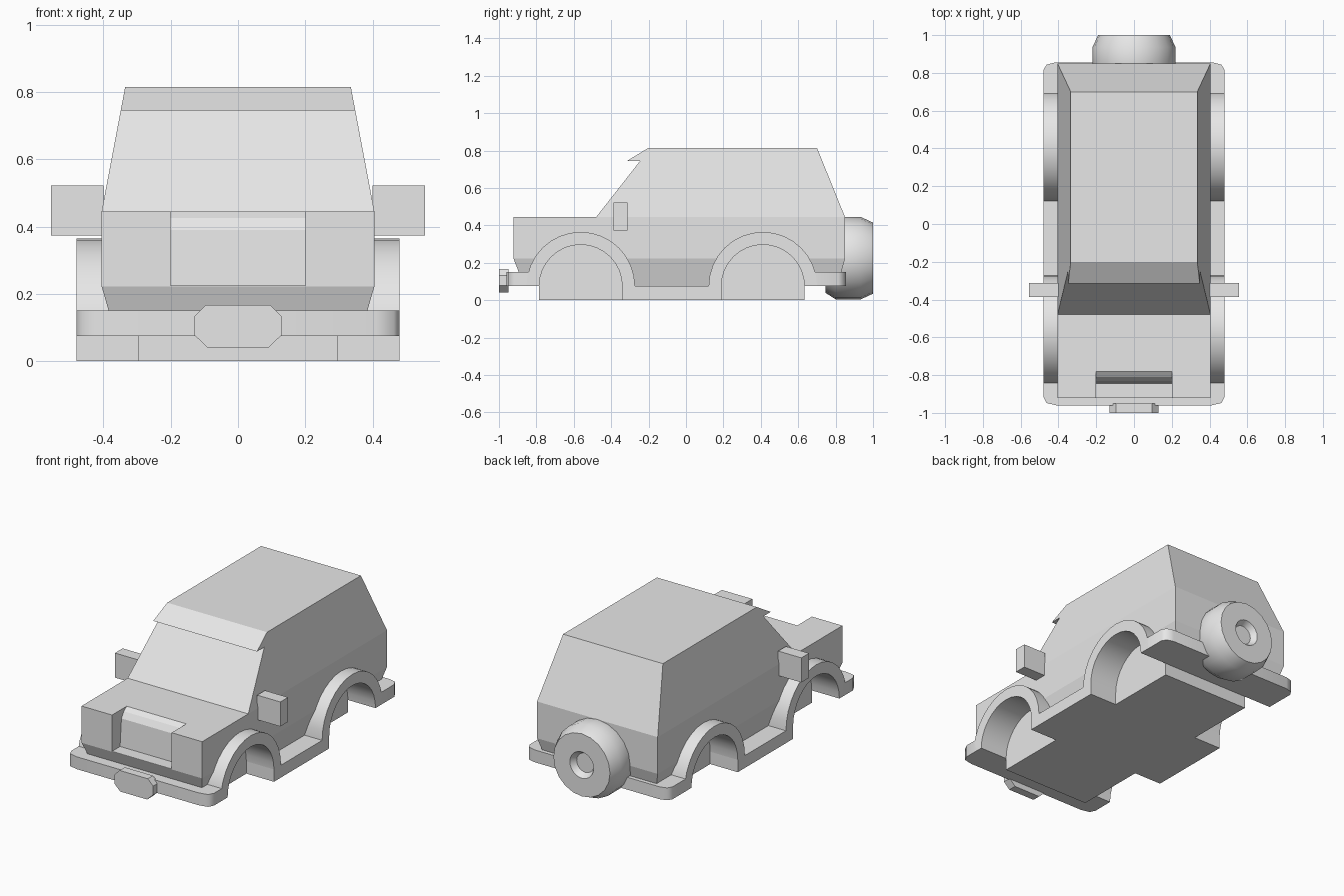
import bpy, bmesh, math
from mathutils import Vector

if "Cube" in bpy.data.objects:
    bpy.data.objects.remove(bpy.data.objects["Cube"])

grey = bpy.data.materials.new("light grey")
grey.diffuse_color = (0.8, 0.8, 0.8, 1)
grey.use_nodes = True
grey.node_tree.nodes["Principled BSDF"].inputs["Base Color"].default_value = grey.diffuse_color


def finish(name, bm, smooth=None):
    bmesh.ops.recalc_face_normals(bm, faces=bm.faces)
    me = bpy.data.meshes.new(name)
    bm.to_mesh(me)
    bm.free()
    me.materials.append(grey)
    ob = bpy.data.objects.new(name, me)
    bpy.context.collection.objects.link(ob)
    if smooth:
        bpy.ops.object.select_all(action='DESELECT')
        ob.select_set(True)
        bpy.context.view_layer.objects.active = ob
        bpy.ops.object.shade_smooth_by_angle(angle=math.radians(smooth))
    return ob


def prism_bm(pts, lo, hi, axis):
    """Closed outline pushed from lo to hi along axis 0, 1 or 2."""
    bm = bmesh.new()

    def ring(h):
        out = []
        for p in pts:
            c = list(p)
            c.insert(axis, h)
            out.append(bm.verts.new(c))
        return out
    a, b = ring(lo), ring(hi)
    bm.faces.new(a)
    bm.faces.new(b)
    n = len(pts)
    for i in range(n):
        bm.faces.new((a[i], a[(i + 1) % n], b[(i + 1) % n], b[i]))
    return bm


def prism(name, pts, lo, hi, axis, smooth=None):
    return finish(name, prism_bm(pts, lo, hi, axis), smooth)


def box(name, x0, x1, y0, y1, z0, z1):
    return prism(name, [(x0, y0), (x1, y0), (x1, y1), (x0, y1)], z0, z1, 2)


def arc(cy, r, n=16):
    return [(cy - r * math.cos(math.pi * i / n), 0.075 + r * math.sin(math.pi * i / n))
            for i in range(n + 1)]


def cut(target, cutter):
    cutter.hide_render = True
    cutter.hide_viewport = True
    m = target.modifiers.new("cut", 'BOOLEAN')
    m.operation = 'DIFFERENCE'
    m.solver = 'EXACT'
    m.object = cutter


# Body: side outline, then narrowed by height
def half_width(z):
    if z < 0.222:
        return 0.405 - (0.222 - z) * 0.29
    if z < 0.446:
        return 0.405
    return 0.405 - (z - 0.445) * 0.07 / 0.37


outline = [(-0.865, 0.075), (-0.922, 0.222), (-0.922, 0.445), (-0.48, 0.445),
           (-0.245, 0.745), (-0.315, 0.745), (-0.2, 0.815), (0.7, 0.815),
           (0.85, 0.445), (0.85, 0.222), (0.81, 0.075)]
bm = prism_bm(outline, -1, 1, 0)
for z in (0.222, 0.445):
    bmesh.ops.bisect_plane(bm, geom=bm.verts[:] + bm.edges[:] + bm.faces[:], dist=1e-4,
                           plane_co=(0, 0, z), plane_no=(0, 0, 1))
for v in bm.verts:
    v.co.x = math.copysign(half_width(v.co.z), v.co.x)
body = finish("body", bm)

# Grille recess, open at the bonnet
cut(body, prism("grille_cutter", [(-1.1, 0.225), (-0.845, 0.225), (-0.832, 0.39),
                                  (-0.81, 0.425), (-0.78, 0.446), (-0.78, 0.6), (-1.1, 0.6)],
                -0.2, 0.2, 0))

# Wheel wells and arch flares
WHEELS = {"front": -0.563, "rear": 0.411}
for end, cy in WHEELS.items():
    for side, s in (("left", -1), ("right", 1)):
        lo, hi = sorted((s * 0.295, s * 0.48))
        well = arc(cy, 0.25) + [(cy + 0.25, -0.1), (cy - 0.25, -0.1)]
        cut(body, prism(f"{end}_{side}_well_cutter", well, lo, hi, 0))
        prism(f"{end}_{side}_arch_flare", arc(cy, 0.29) + arc(cy, 0.222)[::-1],
              lo, hi, 0, 35)

# Underside: long core and wide running-board section
box("chassis_core", -0.295, 0.295, -0.785, 0.633, 0, 0.075)
box("running_boards", -0.48, 0.48, -0.341, 0.189, 0, 0.075)

# Bumpers with clipped corners
front_plan = [(0.48, -0.795), (0.48, -0.915), (0.463, -0.948), (0.41, -0.96)]
rear_plan = [(0.48, 0.643), (0.48, 0.815), (0.463, 0.843), (0.42, 0.855)]
for name, plan in (("front_bumper", front_plan), ("rear_bumper", rear_plan)):
    prism(name, plan + [(-x, y) for x, y in plan[::-1]], 0.075, 0.15, 2, 50)

# Octagonal plate on the front bumper
half = [(0.09, 0.04), (0.13, 0.078), (0.13, 0.132), (0.095, 0.167)]
prism("front_plate", half + [(-x, z) for x, z in half[::-1]], -1.0, -0.95, 1)

# Door mirrors
for side, s in (("left", -1), ("right", 1)):
    lo, hi = sorted((s * 0.4, s * 0.555))
    box(f"{side}_mirror", lo, hi, -0.387, -0.313, 0.373, 0.522)

# Spare wheel lathed around the y axis
bm = bmesh.new()
prof = [(0, 0.745), (0.185, 0.745), (0.22, 0.80), (0.22, 0.935), (0.19, 1.0),
        (0.08, 1.0), (0.058, 0.965), (0, 0.965)]
vs = [bm.verts.new((r, y, 0.225)) for r, y in prof]
es = [bm.edges.new(p) for p in zip(vs, vs[1:])]
bmesh.ops.spin(bm, geom=vs + es, cent=Vector((0, 0, 0.225)), axis=(0, 1, 0),
               angle=math.tau, steps=20)
bmesh.ops.remove_doubles(bm, verts=bm.verts, dist=1e-4)
finish("spare_wheel", bm, 40)
